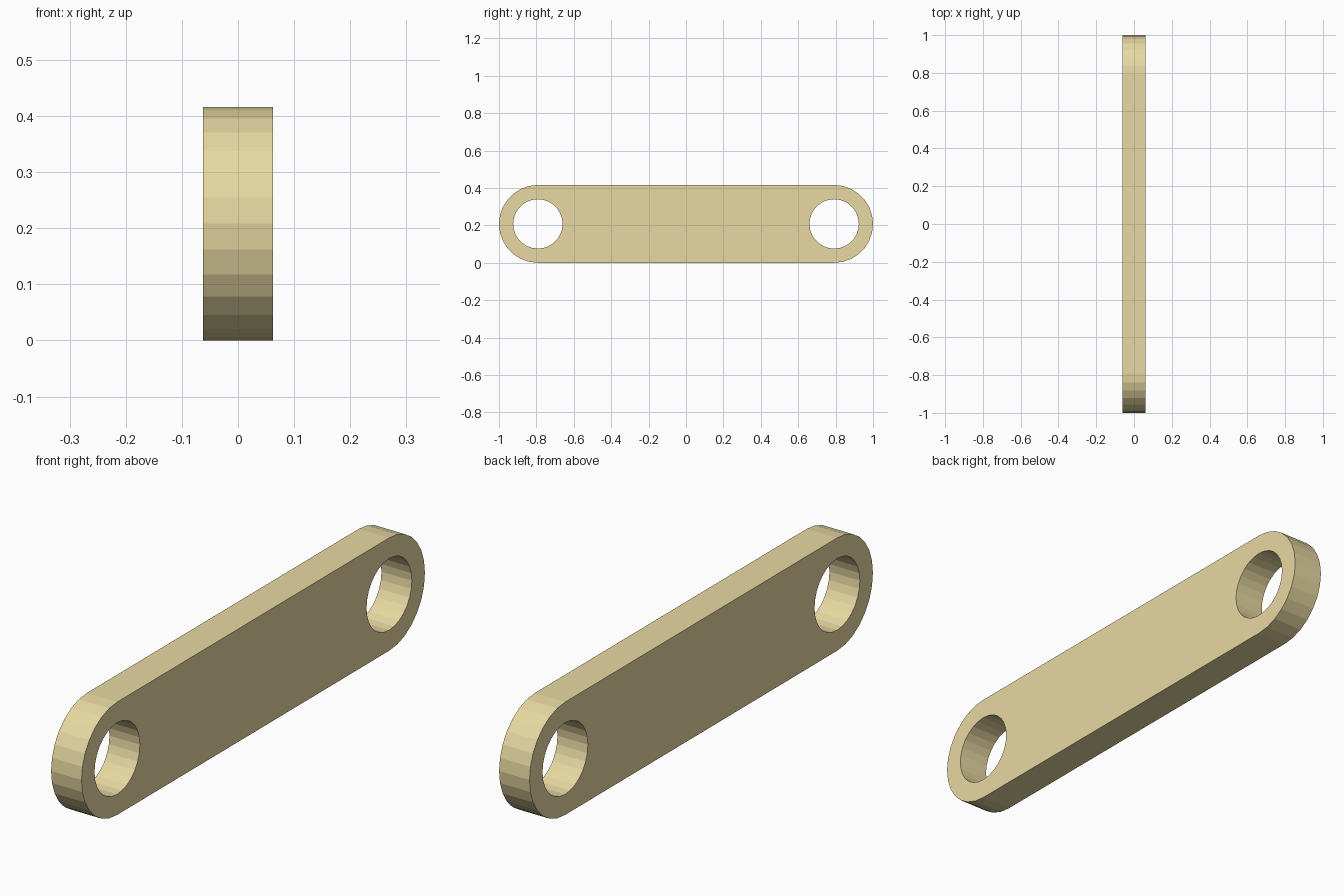
import bpy, bmesh
from math import sin, cos, pi

if "Cube" in bpy.data.objects:
    bpy.data.objects.remove(bpy.data.objects["Cube"])

HALF_T, R, HOLE_R, CY = 0.062, 0.208, 0.132, 0.792
ARC, HOLE_SIDES = 14, 28


def arc(cy, r, start, sweep, n):
    return [(cy + r * cos(start + sweep * i / n), R + r * sin(start + sweep * i / n))
            for i in range(n)]


def add_loop(bm, pts):
    vs = [bm.verts.new((-HALF_T, y, z)) for y, z in pts]
    return [bm.edges.new((vs[i - 1], vs[i])) for i in range(len(vs))]


bm = bmesh.new()

# Rounded-end outline
outline = []
for side, start in ((1, -pi / 2), (-1, pi / 2)):
    outline += arc(side * CY, R, start, pi, ARC)
    outline.append((side * CY, R + side * R))
edges = add_loop(bm, outline)

# Round hole in each end
for side in (-1, 1):
    edges += add_loop(bm, arc(side * CY, HOLE_R, 0, 2 * pi, HOLE_SIDES))

# Fill the profile and extrude it to the plate thickness
bmesh.ops.triangle_fill(bm, edges=edges, use_beauty=True, use_dissolve=False)
ext = bmesh.ops.extrude_face_region(bm, geom=bm.faces[:], use_keep_orig=True)
moved = [g for g in ext["geom"] if isinstance(g, bmesh.types.BMVert)]
bmesh.ops.translate(bm, verts=moved, vec=(2 * HALF_T, 0, 0))
bmesh.ops.recalc_face_normals(bm, faces=bm.faces[:])

mesh = bpy.data.meshes.new("link_plate")
bm.to_mesh(mesh)
bm.free()
plate = bpy.data.objects.new("link_plate", mesh)
bpy.context.collection.objects.link(plate)

# Pale tan finish
mat = bpy.data.materials.new("pale_tan")
mat.diffuse_color = (0.80, 0.69, 0.36, 1)
mat.use_nodes = True
mat.node_tree.nodes["Principled BSDF"].inputs["Base Color"].default_value = mat.diffuse_color
mesh.materials.append(mat)
